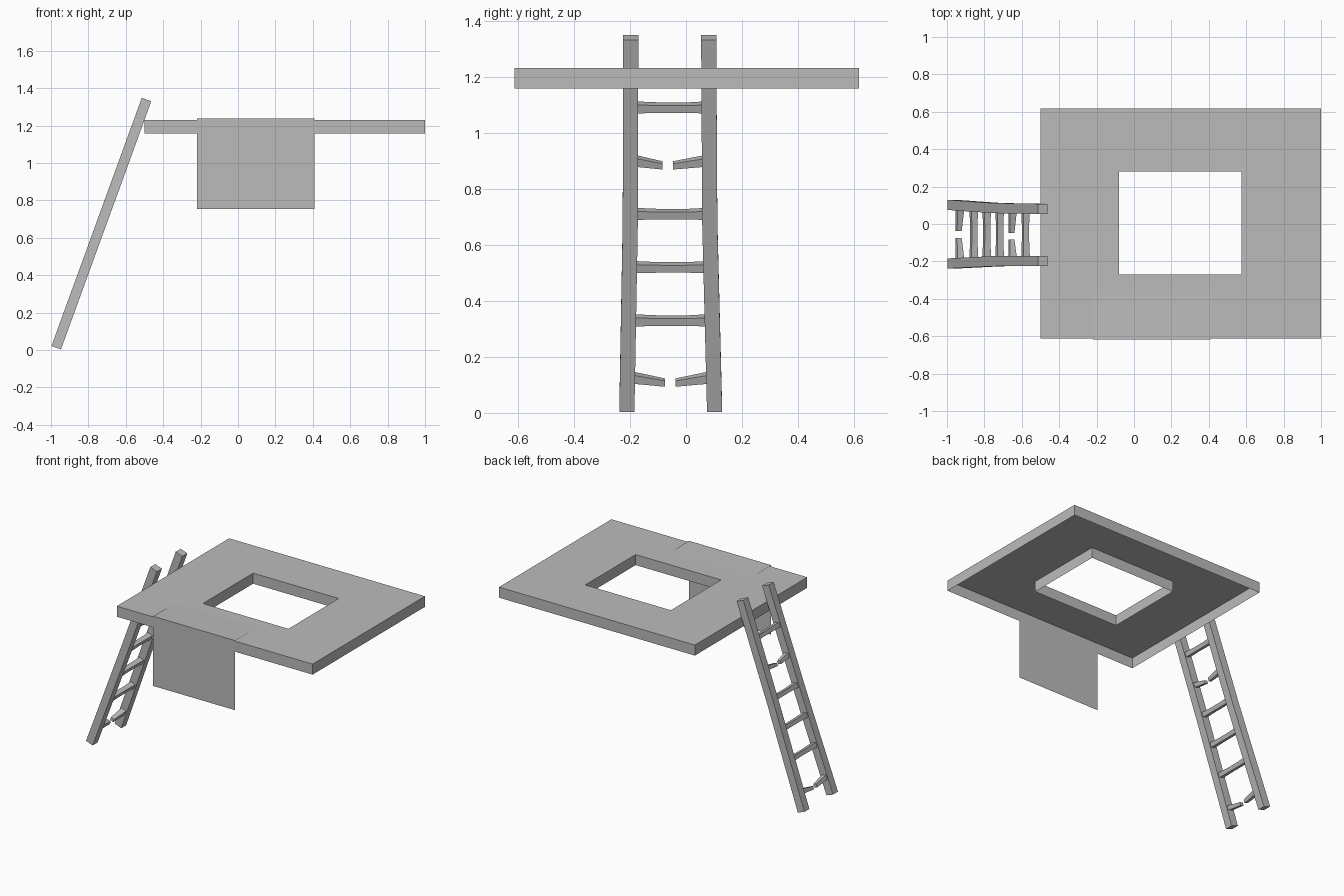
import bpy, bmesh, math

if "Cube" in bpy.data.objects:
    bpy.data.objects.remove(bpy.data.objects["Cube"], do_unlink=True)

grey = bpy.data.materials.new("plain grey")
grey.use_nodes = True
grey.diffuse_color = (0.5, 0.5, 0.5, 1)
grey.node_tree.nodes["Principled BSDF"].inputs["Base Color"].default_value = (0.5, 0.5, 0.5, 1)


def add_object(name, bm):
    mesh = bpy.data.meshes.new(name)
    bm.to_mesh(mesh)
    bm.free()
    mesh.materials.append(grey)
    obj = bpy.data.objects.new(name, mesh)
    bpy.context.collection.objects.link(obj)
    return obj


def rectangle(bm, x0, x1, y0, y1, z):
    return [bm.verts.new((x, y, z)) for x, y in ((x0, y0), (x1, y0), (x1, y1), (x0, y1))]


def bridge(bm, a, b):
    for i in range(4):
        j = (i + 1) % 4
        bm.faces.new((a[i], a[j], b[j], b[i]))


# Platform: thin shell, open underneath, with a rectangular opening
TOP, BOTTOM = 1.23, 1.157
outer, hole = (-0.5, 1.0, -0.612, 0.617), (-0.08, 0.575, -0.27, 0.28)
bm = bmesh.new()
loops = [rectangle(bm, *size, z) for size, z in
         ((outer, BOTTOM), (outer, TOP), (hole, TOP), (hole, BOTTOM))]
for a, b in zip(loops, loops[1:]):
    bridge(bm, a, b)
add_object("platform", bm)

# Cloth: single sheet folded over the front edge
bm = bmesh.new()
fold = [(-0.617, 0.755), (-0.617, 1.237), (-0.375, 1.232)]
rows = [[bm.verts.new((x, y, z)) for x in (-0.22, 0.41)] for y, z in fold]
for a, b in zip(rows, rows[1:]):
    bm.faces.new((a[0], a[1], b[1], b[0]))
add_object("hanging_cloth", bm)

# Ladder frame: leaning towards the platform
LEAN = math.radians(20)
LENGTH = 1.412


def ladder_part(name, rings):
    """Loft four-cornered rings, given in the ladder's own frame."""
    bm = bmesh.new()
    loops = [[bm.verts.new(p) for p in ring] for ring in rings]
    for a, b in zip(loops, loops[1:]):
        bridge(bm, a, b)
    bm.faces.new(loops[0])
    bm.faces.new(loops[-1])
    bmesh.ops.recalc_face_normals(bm, faces=bm.faces)
    obj = add_object(name, bm)
    obj.location = (-0.972, 0, 0.0125)
    obj.rotation_euler = (0, LEAN, 0)


def rail(name, centres):
    h = 0.027
    rings = []
    for y, s in zip(centres, (0, LENGTH * 0.5, LENGTH)):
        rings.append([(-h, y - h, s), (h, y - h, s), (h, y + h, s), (-h, y + h, s)])
    ladder_part(name, rings)


def rung(name, height, stations):
    """Stations: y, drop along the ladder, half height, half depth."""
    s = (height - 0.0125) / math.cos(LEAN)
    ladder_part(name, [[(-d, y, s - drop - h), (d, y, s - drop - h),
                        (d, y, s - drop + h), (-d, y, s - drop + h)]
                       for y, drop, h, d in stations])


rail("ladder_rail_right_side", (-0.211, -0.199, -0.197))
rail("ladder_rail_left_side", (0.102, 0.085, 0.081))

# Whole rungs, slightly waisted
for n, z in enumerate((0.33, 0.52, 0.71, 1.09)):
    rung(f"rung_{n + 1}", z, [(-0.18, 0, 0.016, 0.019), (-0.09, 0.001, 0.014, 0.016),
                              (0.0, 0.001, 0.014, 0.016), (0.07, 0, 0.016, 0.019)])

# Broken rungs: two sagging stubs each
for n, (z, left_tip, right_tip) in enumerate(((0.125, -0.075, -0.038), (0.9, -0.084, -0.047))):
    for side, root, tip in (("a", -0.185, left_tip), ("b", 0.076, right_tip)):
        rung(f"broken_rung_{n + 1}{side}", z,
             [(root, 0, 0.016, 0.019), (tip, 0.018, 0.011, 0.013)])
